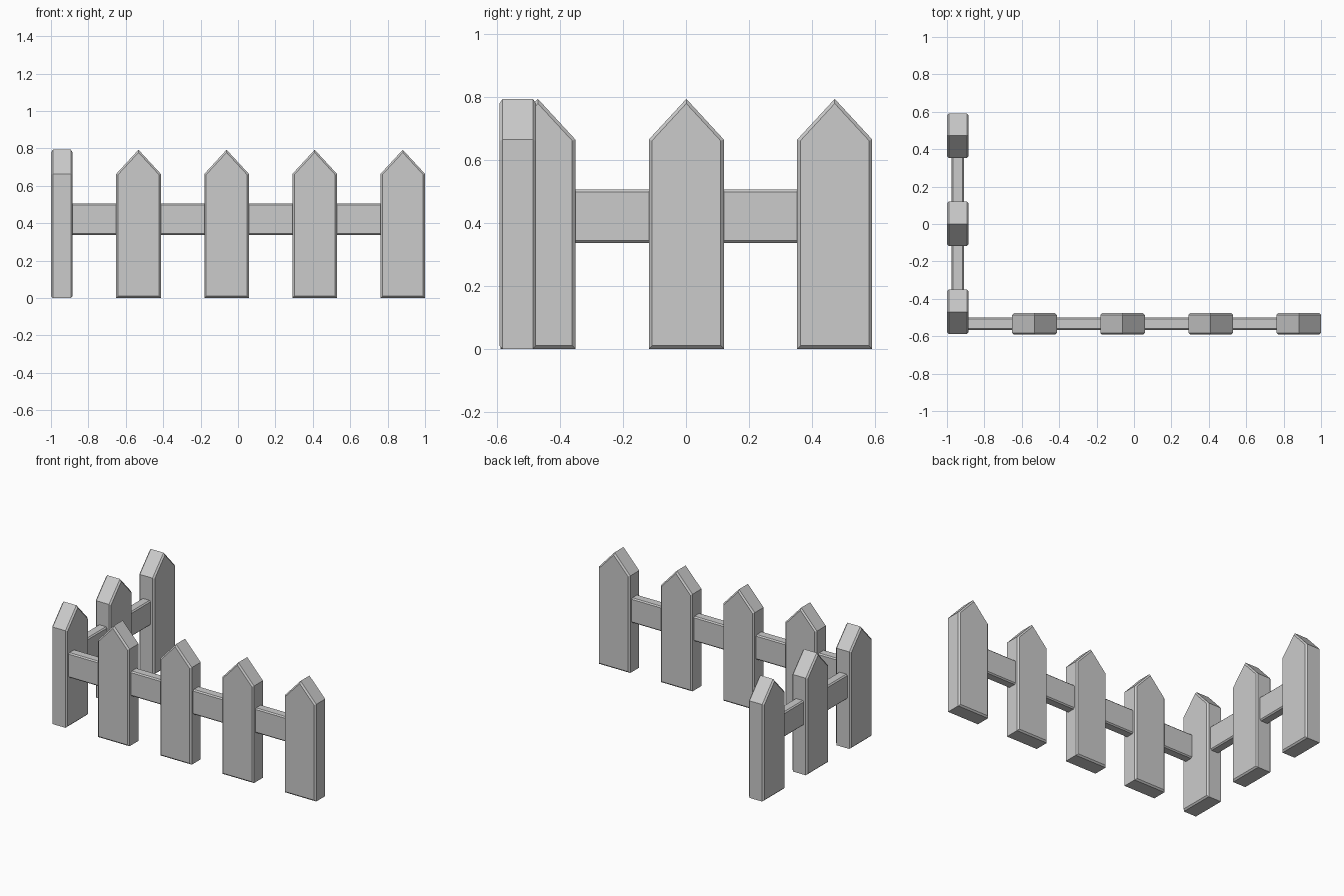
import bpy, bmesh, math
from mathutils import Matrix

if "Cube" in bpy.data.objects:
    bpy.data.objects.remove(bpy.data.objects["Cube"])

grey = bpy.data.materials.new("plain grey")
grey.diffuse_color = (0.6, 0.6, 0.6, 1)
grey.use_nodes = True
grey.node_tree.nodes["Principled BSDF"].inputs["Base Color"].default_value = grey.diffuse_color


def extruded(name, outline, depth, bevel, place, along):
    """Extrude an x/z outline through y, chamfer chosen edges, then place it."""
    bm = bmesh.new()
    front = [bm.verts.new((x, -depth / 2, z)) for x, z in outline]
    back = [bm.verts.new((x, depth / 2, z)) for x, z in outline]
    n = len(outline)
    bm.faces.new(front)
    bm.faces.new(back[::-1])
    for i in range(n):
        j = (i + 1) % n
        bm.faces.new((front[j], front[i], back[i], back[j]))
    bmesh.ops.recalc_face_normals(bm, faces=bm.faces)
    edges = [e for e in bm.edges if along(e.verts[0].co - e.verts[1].co)]
    bmesh.ops.bevel(bm, geom=edges, offset=bevel, segments=1, affect='EDGES')
    bm.transform(place)
    mesh = bpy.data.meshes.new(name)
    bm.to_mesh(mesh)
    bm.free()
    mesh.materials.append(grey)
    obj = bpy.data.objects.new(name, mesh)
    bpy.context.collection.objects.link(obj)


def picket(name, x, y, turn=0):
    # pointed board, chamfered around its front and back outlines
    w = 0.119
    outline = [(-w, 0), (w, 0), (w, 0.664), (0, 0.793), (-w, 0.664)]
    place = Matrix.Translation((x, y, 0)) @ Matrix.Rotation(turn, 4, 'Z')
    extruded(name, outline, 0.116, 0.01, place, lambda d: abs(d.y) < 1e-4)


def rail(name, x, y, length, turn=0):
    # flat bar, chamfered along its length
    h = length / 2
    outline = [(-h, 0.336), (h, 0.336), (h, 0.506), (-h, 0.506)]
    place = Matrix.Translation((x, y, 0)) @ Matrix.Rotation(turn, 4, 'Z')
    extruded(name, outline, 0.066, 0.008, place, lambda d: abs(d.x) > 0.1)


STEP = 0.471
SIDE_X, FRONT_Y = -0.942, -0.534
quarter = math.pi / 2

# front run
for i in range(4):
    picket(f"front_picket_{i + 1}", 0.881 - i * STEP, FRONT_Y)
rail("front_rail", (SIDE_X + 0.881) / 2, FRONT_Y, 0.881 - SIDE_X)

# side run, including the corner board
for i in range(3):
    picket(f"side_picket_{i + 1}", SIDE_X, (i - 1) * STEP + 0.001, quarter)
rail("side_rail", SIDE_X, 0, 2 * STEP, quarter)
